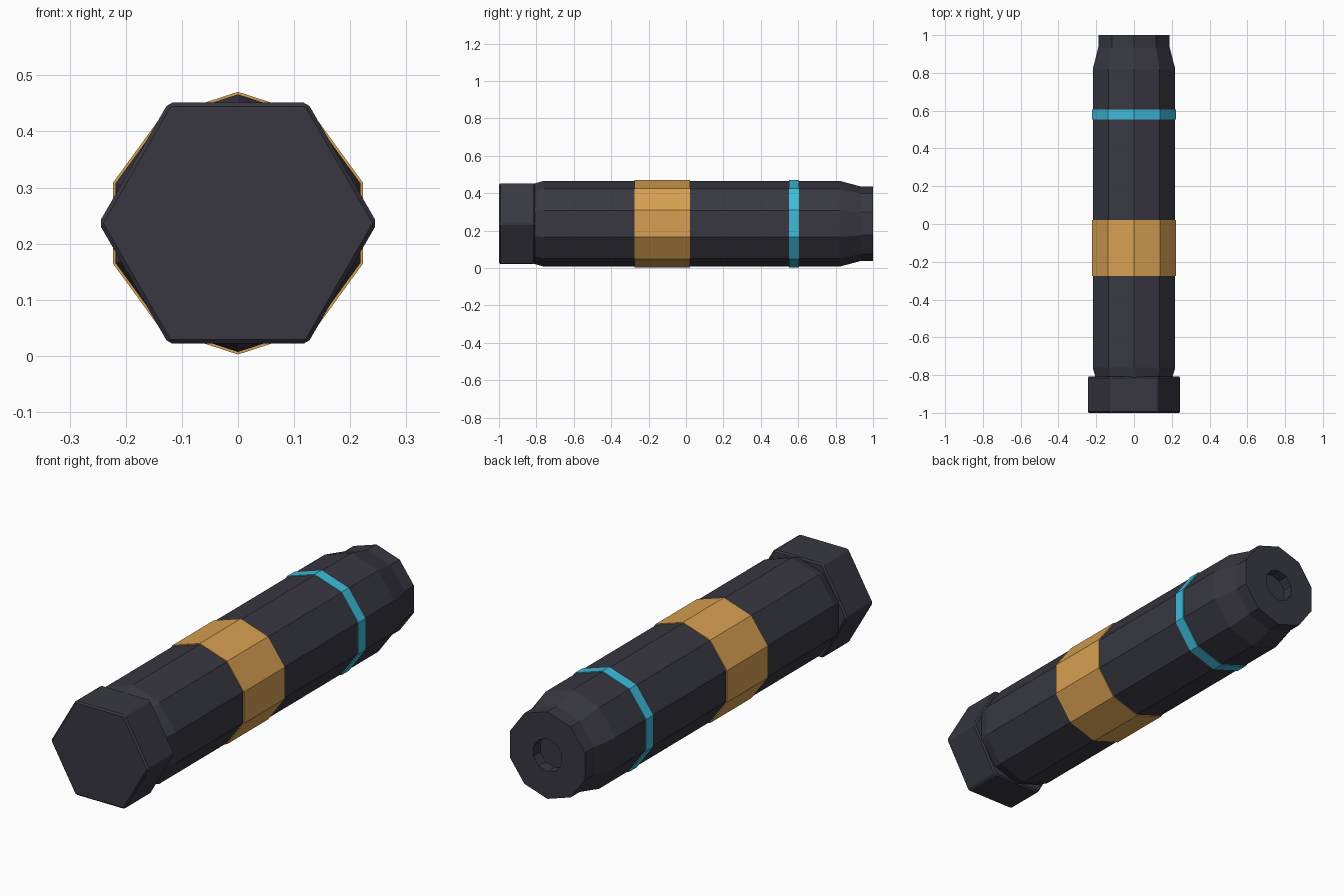
import bpy, bmesh, math

cube = bpy.data.objects.get("Cube")
if cube:
    bpy.data.objects.remove(cube, do_unlink=True)

AXIS_Z = 0.2365


def material(name, rgb):
    mat = bpy.data.materials.new(name)
    mat.use_nodes = True
    mat.diffuse_color = (*rgb, 1)
    mat.node_tree.nodes["Principled BSDF"].inputs["Base Color"].default_value = (*rgb, 1)
    return mat


def lathe(name, profile, sides, start, mat, closed=False):
    """Sweep (y, radius) points around the long axis as a flat-sided prism."""
    bm = bmesh.new()
    rings = []
    for y, r in profile:
        angles = [start + math.tau * i / sides for i in range(sides)]
        rings.append([bm.verts.new((r * math.cos(a), y, r * math.sin(a))) for a in angles])
    pairs = list(zip(rings, rings[1:]))
    if closed:
        pairs.append((rings[-1], rings[0]))
    else:
        bm.faces.new(rings[0])
        bm.faces.new(rings[-1])
    for a, b in pairs:
        for i in range(sides):
            j = (i + 1) % sides
            bm.faces.new((a[i], a[j], b[j], b[i]))
    bmesh.ops.recalc_face_normals(bm, faces=bm.faces)
    mesh = bpy.data.meshes.new(name)
    bm.to_mesh(mesh)
    bm.free()
    mesh.materials.append(mat)
    obj = bpy.data.objects.new(name, mesh)
    obj.location.z = AXIS_Z
    bpy.context.collection.objects.link(obj)
    return obj


dark = material("dark slate", (0.040, 0.039, 0.054))
amber = material("amber", (0.68, 0.35, 0.085))
cyan = material("cyan", (0.05, 0.49, 0.70))

# Ten-sided barrel with chamfered front, tapered back and a shallow end socket
lathe("barrel", [(-0.82, 0.212), (-0.76, 0.2295), (0.82, 0.2295), (0.935, 0.199),
                 (1.0, 0.199), (1.0, 0.075), (0.95, 0.075)], 10, math.pi / 2, dark)

# Hexagonal head with slightly softened edges
head = lathe("hex_head", [(-1.0, 0.248), (-0.808, 0.248)], 6, 0, dark)
bevel = head.modifiers.new("edge_bevel", 'BEVEL')
bevel.width = 0.007
bevel.segments = 1


# Thin colour bands wrapped around the barrel
def band(name, y0, y1, r, mat):
    lathe(name, [(y0, 0.22), (y0, r), (y1, r), (y1, 0.22)], 10, math.pi / 2, mat, closed=True)


band("grip_band", -0.275, 0.022, 0.234, amber)
band("marker_ring", 0.552, 0.605, 0.234, cyan)
